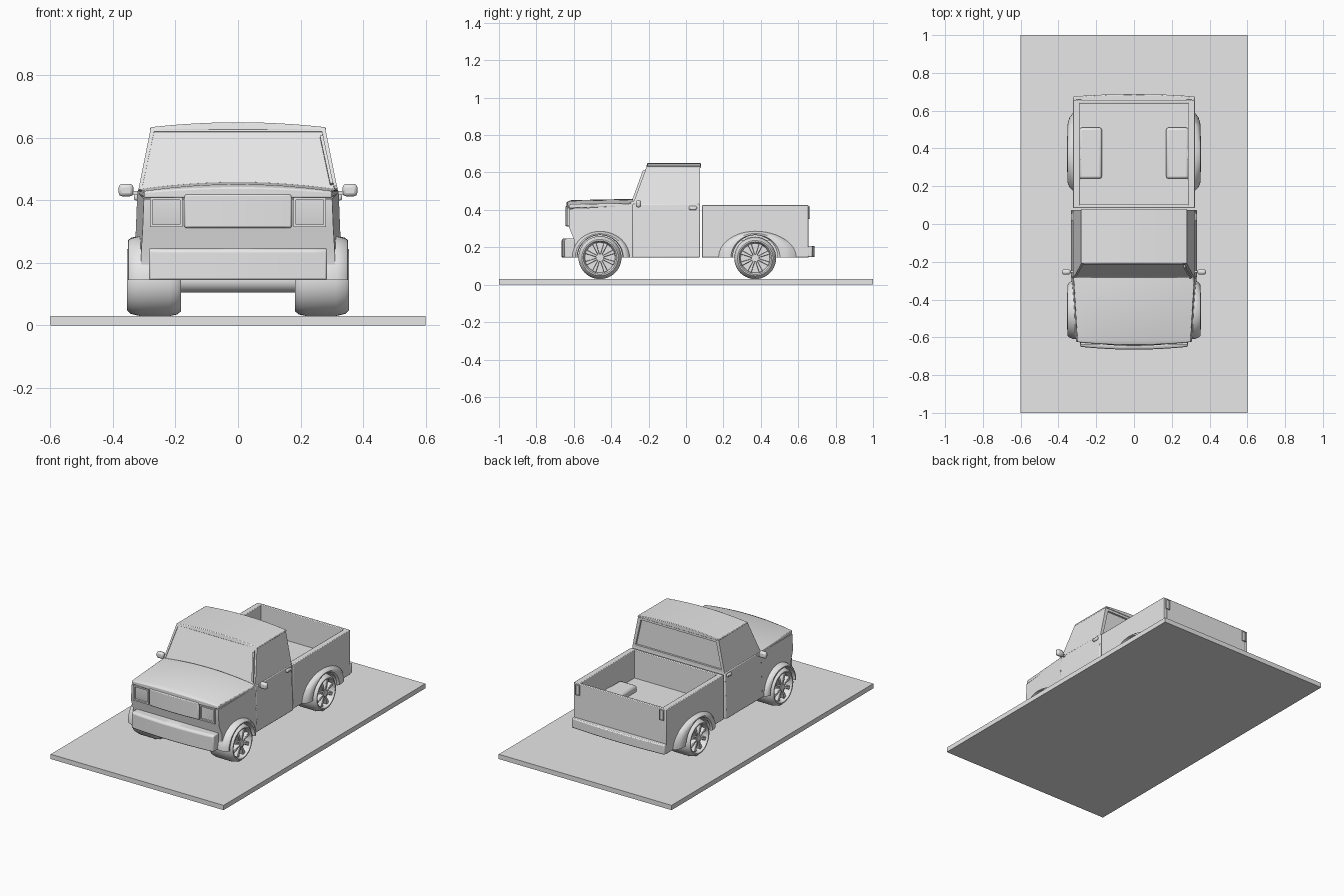
import bpy, bmesh, math
from mathutils import Vector

cube = bpy.data.objects.get("Cube")
if cube:
    bpy.data.objects.remove(cube, do_unlink=True)

grey = bpy.data.materials.new("light_grey")
grey.use_nodes = True
grey.diffuse_color = (0.8, 0.8, 0.8, 1)
grey.node_tree.nodes["Principled BSDF"].inputs["Base Color"].default_value = grey.diffuse_color

parts = []


def finish(name, bm, bevel=0, segments=2):
    bmesh.ops.recalc_face_normals(bm, faces=bm.faces)
    mesh = bpy.data.meshes.new(name)
    bm.to_mesh(mesh)
    bm.free()
    mesh.materials.append(grey)
    ob = bpy.data.objects.new(name, mesh)
    bpy.context.collection.objects.link(ob)
    if bevel:
        mod = ob.modifiers.new("soft_edges", "BEVEL")
        mod.width, mod.segments, mod.limit_method = bevel, segments, "ANGLE"
        mod.angle_limit = math.radians(35)
    parts.append(ob)
    return ob


def loft(name, rings, bevel=0, closed=False):
    """Skin a row of closed rings; cap the ends unless the row is closed."""
    bm = bmesh.new()
    rows = [[bm.verts.new(p) for p in ring] for ring in rings]
    pairs = list(zip(rows, rows[1:])) + ([(rows[-1], rows[0])] if closed else [])
    for a, b in pairs:
        for i in range(len(a)):
            j = (i + 1) % len(a)
            bm.faces.new((a[i], a[j], b[j], b[i]))
    if not closed:
        bm.faces.new(rows[0])
        bm.faces.new(rows[-1])
    return finish(name, bm, bevel)


def box(name, x, y, z, bevel=0):
    ring = lambda h: [(x[0], y[0], h), (x[1], y[0], h), (x[1], y[1], h), (x[0], y[1], h)]
    return loft(name, [ring(z[0]), ring(z[1])], bevel)


def inset(ob, direction, thickness, depth):
    """Sink a pane into the face that looks in the given direction."""
    bm = bmesh.new()
    bm.from_mesh(ob.data)
    bm.normal_update()
    face = max(bm.faces, key=lambda f: f.normal.dot(Vector(direction)))
    bmesh.ops.inset_region(bm, faces=[face], thickness=thickness)
    out = bmesh.ops.extrude_discrete_faces(bm, faces=[face])["faces"][0]
    bmesh.ops.translate(bm, verts=out.verts, vec=out.normal * depth)
    bm.to_mesh(ob.data)
    bm.free()


def arch(yc, r, n=16):
    return [(yc - r * math.cos(math.pi * i / n), SILL + r * math.sin(math.pi * i / n)) for i in range(n + 1)]


def bowed(name, half, section, bevel=0.006, n=12):
    """Loft across x; section(u) gives the (y, z) ring, half(y) the half width."""
    rings = []
    for i in range(n + 1):
        u = 2 * i / n - 1
        rings.append([(u * half(y), y, z) for y, z in section(u)])
    return loft(name, rings, bevel)


SILL = 0.145
FRONT_Y, REAR_Y = -0.46, 0.37
flare = lambda z: 0.04 * (0.43 - z)

# Ground slab
box("base_slab", (-0.6, 0.6), (-1, 1), (0, 0.03))

# Front body with wheel arches, narrowing toward the nose
nose = [(-0.6, SILL)] + arch(FRONT_Y, 0.13) + [(-0.285, SILL), (-0.285, 0.425), (-0.625, 0.405),
                                              (-0.625, 0.305), (-0.6, 0.245)]
nose_w = lambda y, z: 0.32 + 0.059 * (y + 0.29) + flare(z)
loft("front_body", [[(s * nose_w(y, z), y, z) for y, z in nose] for s in (-1, 1)])
box("engine_bay", (-0.17, 0.17), (-0.59, -0.28), (SILL, 0.4))

# Hood, grille panel, bumpers
bowed("hood", lambda y: 0.32 + 0.06 * (y + 0.29),
      lambda u: [(-0.64 + 0.015 * u * u, 0.408), (-0.64 + 0.015 * u * u, 0.427 + 0.014 * (1 - u * u)),
                 (-0.615, 0.43 + 0.022 * (1 - u * u)), (-0.28, 0.435 + 0.024 * (1 - u * u)), (-0.28, 0.42)], 0.004)
bowed("grille_panel", lambda y: 0.172,
      lambda u: [(-0.645 + 0.008 * u * u, 0.312), (-0.645 + 0.008 * u * u, 0.42), (-0.6, 0.42), (-0.6, 0.312)])
bowed("front_bumper", lambda y: 0.285,
      lambda u: [(-0.665 + 0.015 * u * u, 0.145), (-0.665 + 0.015 * u * u, 0.24), (-0.655 + 0.015 * u * u, 0.247),
                 (-0.595, 0.247), (-0.595, 0.145)])
bowed("rear_bumper", lambda y: 0.322,
      lambda u: [(0.688 - 0.013 * u * u, 0.147), (0.688 - 0.013 * u * u, 0.208), (0.65, 0.208), (0.65, 0.147)])

# Cab: lower shell, glasshouse with sunk windows, crowned roof
shell = [(y, z) for y, z in ((-0.287, SILL), (0.075, SILL), (0.075, 0.432), (-0.287, 0.432))]
loft("cab_lower", [[(s * (0.322 + flare(z)), y, z) for y, z in shell] for s in (-1, 1)], 0.006)
quad = lambda w, y0, y1, z: [(-w, y0, z), (w, y0, z), (w, y1, z), (-w, y1, z)]
glasshouse = loft("glasshouse", [quad(0.32, -0.285, 0.075, 0.428), quad(0.279, -0.21, 0.075, 0.632)])
inset(glasshouse, (0, -1, 0.3), 0.016, -0.004)
inset(glasshouse, (0, 1, 0), 0.028, -0.012)
for s in (-1, 1):
    inset(glasshouse, (s, 0, 0), 0.022, -0.01)
bowed("roof", lambda y: 0.281,
      lambda u: [(-0.213, 0.625), (-0.208, 0.634 + 0.016 * (1 - u * u)),
                 (0.08, 0.634 + 0.016 * (1 - u * u)), (0.08, 0.625)], 0.003)

# Cargo bed
side = [(0.085, SILL)] + arch(REAR_Y, 0.13) + [(0.655, SILL), (0.655, 0.425), (0.085, 0.425)]
box("bed_floor", (-0.29, 0.29), (0.09, 0.65), (0.235, 0.25))
box("bed_underbody", (-0.17, 0.17), (0.09, 0.65), (SILL, 0.24))
box("bed_front_wall", (-0.3, 0.3), (0.085, 0.103), (SILL, 0.425), 0.004)
box("tailgate", (-0.3, 0.3), (0.638, 0.656), (SILL, 0.425), 0.004)


def tyre_profile():
    return [(0.08, 0.0), (0.1, 0.0), (0.11, 0.012), (0.115, 0.035), (0.115, 0.13),
            (0.108, 0.16), (0.097, 0.172), (0.09, 0.172), (0.085, 0.165), (0.08, 0.14)]


def wheel(name, s, yc, radius):
    k = radius / 0.115
    place = lambda r, a, x: (s * x, yc + r * k * math.cos(a), 0.03 + radius + r * k * math.sin(a))
    circle = [2 * math.pi * i / 40 for i in range(40)]
    loft(name + "_tyre", [[place(r, a, 0.183 + d) for r, d in tyre_profile()] for a in circle], closed=True)
    # Dish behind the spokes, and the hub
    for part, r, x0, x1 in (("dish", 0.082, 0.19, 0.315), ("hub", 0.02, 0.31, 0.349)):
        loft(name + "_" + part, [[place(r, a, x) for a in circle] for x in (x0, x1)])
    # Eight tapered spokes
    bm = bmesh.new()
    for i in range(8):
        a = math.pi * (i + 0.5) / 4
        corners = [place(r, a + w / r, x) for x in (0.312, 0.345)
                   for r, w in ((0.015, -0.005), (0.083, -0.011), (0.083, 0.011), (0.015, 0.005))]
        v = [bm.verts.new(c) for c in corners]
        bm.faces.new(v[:4])
        bm.faces.new(v[4:])
        for j in range(4):
            n = (j + 1) % 4
            bm.faces.new((v[j], v[n], v[n + 4], v[j + 4]))
    finish(name + "_spokes", bm, 0.003)


def fender(name, s, yc, front, back, top):
    """Sweep a bulging section from the wheel opening out to an elliptical edge."""
    section = [(0, 0.28), (0, 0.343), (0.12, 0.352), (0.4, 0.351), (0.7, 0.342), (1, 0.318), (1, 0.28)]
    rings = []
    for i in range(25):
        c, h = math.cos(math.pi * i / 24), math.sin(math.pi * i / 24)
        reach = back if c > 0 else front
        rings.append([(s * x, yc + c * (0.12 + (reach - 0.12) * t), SILL + h * (0.12 + (top - 0.12) * t))
                      for t, x in section])
    loft(name, rings)


# Parts mirrored on both sides
for s, tag in ((1, "left"), (-1, "right")):
    span = lambda a, b: sorted((s * a, s * b))
    loft(tag + "_bed_side", [[(s * x, y, z) for y, z in side] for x in (0.286, 0.322)], 0.004)
    box(tag + "_wheel_tub", span(0.17, 0.29), (0.24, 0.51), (0.24, 0.288), 0.012)
    wheel(tag + "_front_wheel", s, FRONT_Y, 0.115)
    wheel(tag + "_rear_wheel", s, REAR_Y, 0.112)
    fender(tag + "_front_fender", s, FRONT_Y, 0.15, 0.165, 0.14)
    fender(tag + "_rear_fender", s, REAR_Y, 0.2, 0.225, 0.142)
    lamp = box(tag + "_headlight", span(0.177, 0.282), (-0.637, -0.6), (0.315, 0.41))
    inset(lamp, (0, -1, 0), 0.012, -0.012)
    tail = box(tag + "_tail_light", span(0.278, 0.306), (0.65, 0.663), (0.352, 0.417))
    inset(tail, (0, 1, 0), 0.005, -0.005)
    box(tag + "_mirror", span(0.335, 0.382), (-0.268, -0.24), (0.413, 0.453), 0.011)
    box(tag + "_mirror_stalk", span(0.31, 0.345), (-0.258, -0.246), (0.418, 0.43))
    box(tag + "_door_handle", span(0.318, 0.333), (0.015, 0.058), (0.4, 0.42), 0.006)

# Axles
for name, yc in (("front_axle", FRONT_Y), ("rear_axle", REAR_Y)):
    loft(name, [[(x, yc + 0.04 * math.cos(a), SILL + 0.04 * math.sin(a))
                 for a in (math.pi * i / 8 for i in range(16))] for x in (-0.2, 0.2)])

# Smooth shading with sharp edges kept
bpy.ops.object.select_all(action="DESELECT")
for ob in parts:
    ob.select_set(True)
bpy.context.view_layer.objects.active = parts[0]
bpy.ops.object.shade_smooth_by_angle(angle=math.radians(35))
